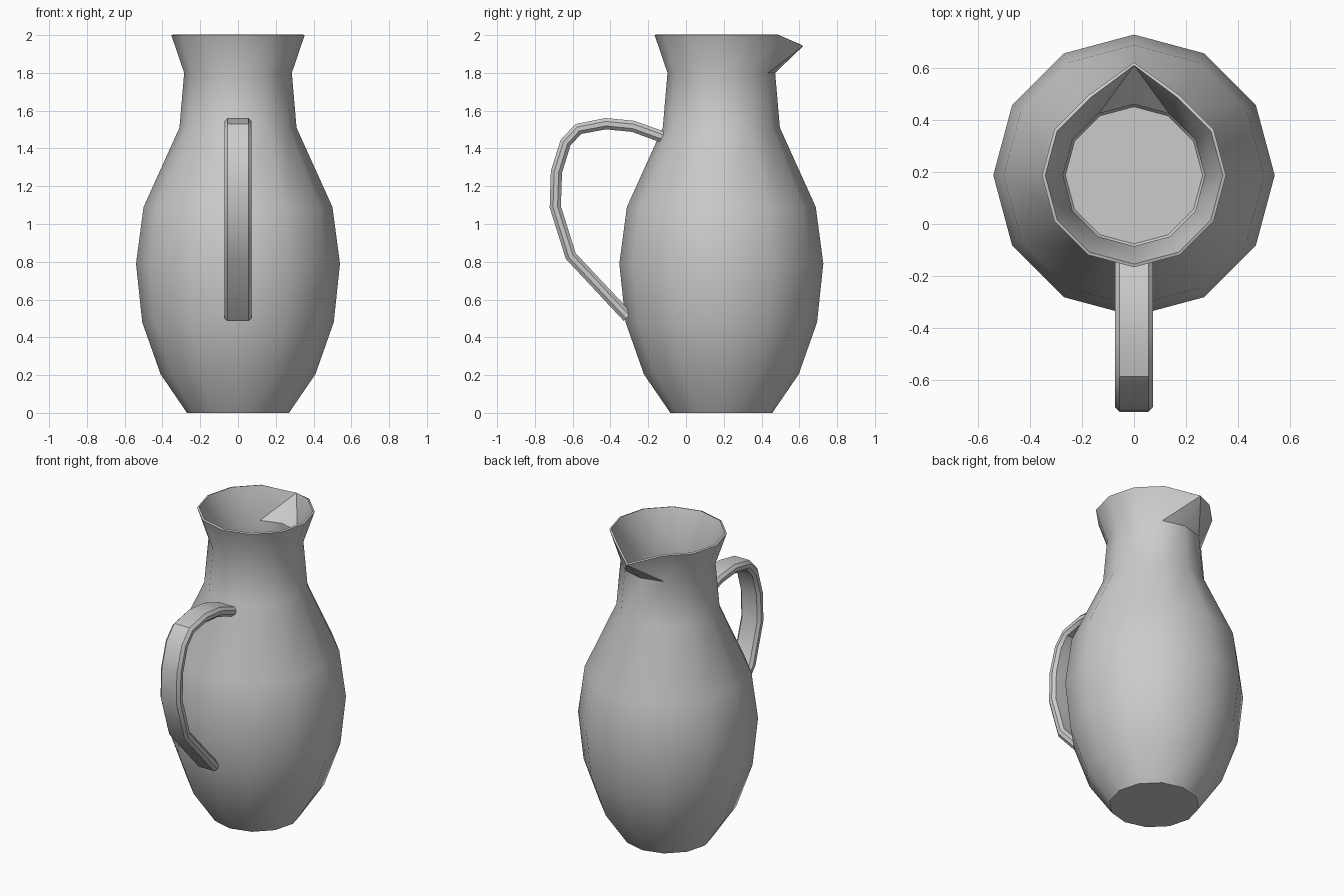
import bpy, bmesh, math
from mathutils import Vector

if "Cube" in bpy.data.objects:
    bpy.data.objects.remove(bpy.data.objects["Cube"], do_unlink=True)

SIDES = 12
CENTRE_Y = 0.187

clay = bpy.data.materials.new("plain_grey")
clay.use_nodes = True
clay.diffuse_color = (0.6, 0.6, 0.6, 1)
clay.node_tree.nodes["Principled BSDF"].inputs["Base Color"].default_value = (0.6, 0.6, 0.6, 1)


def make_object(name, bm):
    bmesh.ops.recalc_face_normals(bm, faces=bm.faces[:])
    mesh = bpy.data.meshes.new(name)
    bm.to_mesh(mesh)
    bm.free()
    mesh.materials.append(clay)
    obj = bpy.data.objects.new(name, mesh)
    bpy.context.collection.objects.link(obj)
    bpy.ops.object.select_all(action='DESELECT')
    obj.select_set(True)
    bpy.context.view_layer.objects.active = obj
    return obj


# Jug body: twelve-sided turned profile (radius, height)
profile = [(0.27, 0), (0.41, 0.205), (0.507, 0.48), (0.54, 0.79),
           (0.5, 1.09), (0.31, 1.51), (0.285, 1.8), (0.353, 2.0)]
bm = bmesh.new()
rings = []
for r, z in profile:
    angles = [2 * math.pi * i / SIDES for i in range(SIDES)]
    rings.append([bm.verts.new((r * math.cos(a), CENTRE_Y + r * math.sin(a), z))
                  for a in angles])

# Pouring lip: the back rim point is pulled out and down
LIP = SIDES // 4
rings[-1][LIP].co = (0, 0.62, 1.942)

bm.faces.new(rings[0])
for k, (low, high) in enumerate(zip(rings, rings[1:])):
    for i in range(SIDES):
        j = (i + 1) % SIDES
        a, b, c, d = low[i], low[j], high[j], high[i]
        if k == len(rings) - 2 and i == LIP - 1:
            bm.faces.new((a, b, c))
            bm.faces.new((a, c, d))
        elif k == len(rings) - 2 and i == LIP:
            bm.faces.new((a, b, d))
            bm.faces.new((b, c, d))
        else:
            bm.faces.new((a, b, c, d))

# An open shell may be oriented either way, so make the base point down
body = make_object("jug_body", bm)
if body.data.polygons[0].normal.z > 0:
    body.data.flip_normals()
wall = body.modifiers.new("wall", 'SOLIDIFY')
wall.thickness = 0.013
wall.offset = -1
bpy.ops.object.modifier_apply(modifier=wall.name)
bpy.ops.object.shade_smooth_by_angle(angle=math.radians(32))

# Handle: chamfered strap swept along a path of (y, z) points
path = [Vector(p) for p in [(-0.122, 1.46), (-0.28, 1.517), (-0.425, 1.531),
                            (-0.57, 1.503), (-0.638, 1.43), (-0.686, 1.275),
                            (-0.692, 1.09), (-0.61, 0.83), (-0.308, 0.508)]]
section = [(0.055, 0.03), (0.072, 0.012), (0.072, -0.012), (0.055, -0.03),
           (-0.055, -0.03), (-0.072, -0.012), (-0.072, 0.012), (-0.055, 0.03)]
bm = bmesh.new()
rings = []
for i, p in enumerate(path):
    before = path[max(i - 1, 0)]
    after = path[min(i + 1, len(path) - 1)]
    t = ((p - before).normalized() + (after - p).normalized()).normalized()
    n = Vector((t.y, -t.x))
    rings.append([bm.verts.new((x, p.x + n.x * h, p.y + n.y * h)) for x, h in section])
for low, high in zip(rings, rings[1:]):
    for i in range(len(section)):
        j = (i + 1) % len(section)
        bm.faces.new((low[i], low[j], high[j], high[i]))
bm.faces.new(rings[0])
bm.faces.new(rings[-1])
make_object("handle", bm)
bpy.ops.object.shade_smooth_by_angle(angle=math.radians(32))
